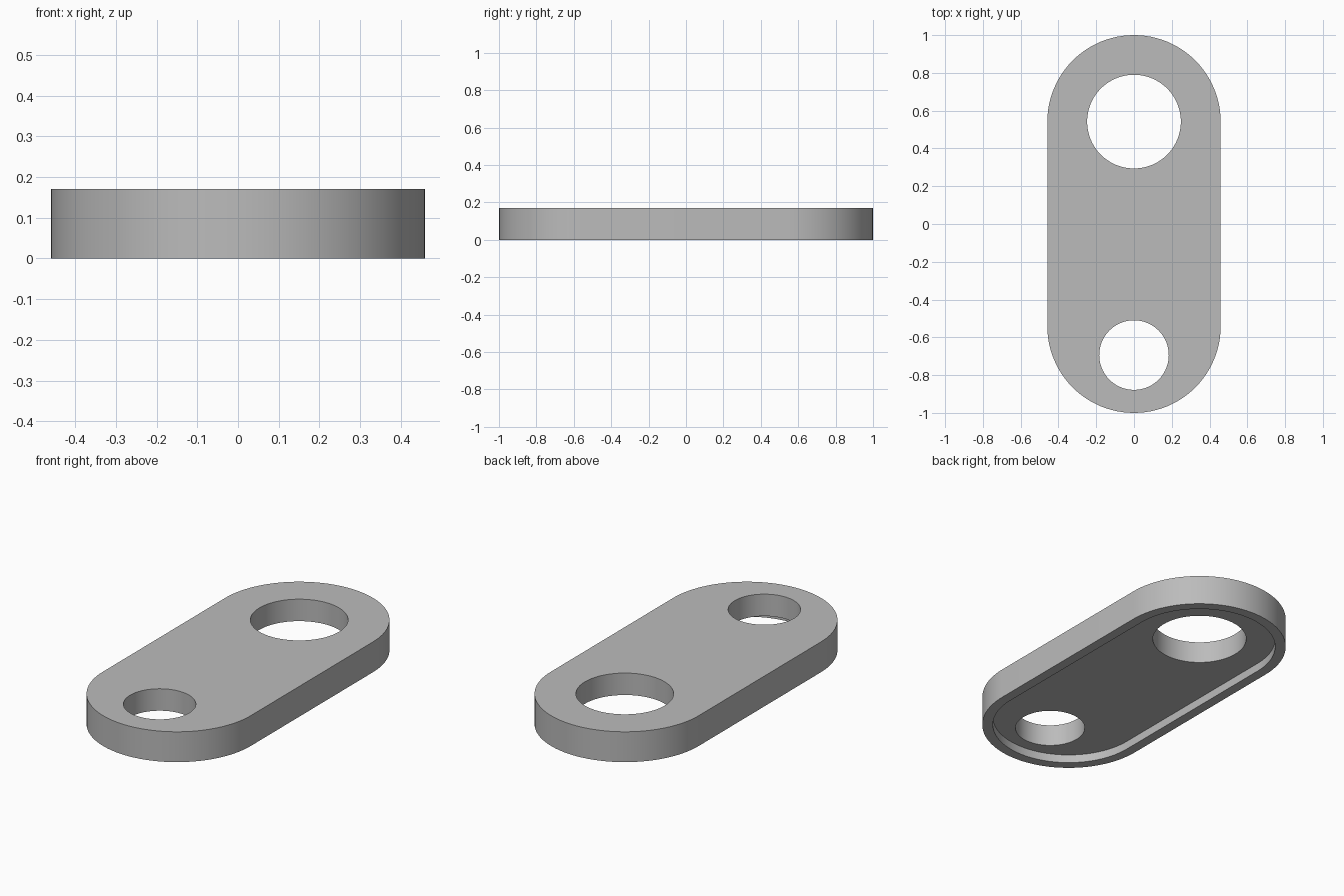
import bpy, bmesh
from math import pi, sin, cos

if "Cube" in bpy.data.objects:
    bpy.data.objects.remove(bpy.data.objects["Cube"], do_unlink=True)

HEIGHT, FLOOR = 0.17, 0.047      # plate top, and ceiling of the recess below
RADIUS, RIM = 0.459, 0.056       # end radius and rim width
END = 1.0 - RADIUS               # centres of the rounded ends
HOLES = [(0.542, 0.248), (-0.694, 0.184)]   # centre y, radius
SEG = 48


def slot(r):
    """Outline with two rounded ends."""
    pts = []
    for side, start in ((1, 0), (-1, pi)):
        for i in range(SEG + 1):
            a = start + pi * i / SEG
            pts.append((r * cos(a), side * END + r * sin(a)))
    return pts


def circle(y, r):
    n = SEG * 2
    return [(r * cos(2 * pi * i / n), y + r * sin(2 * pi * i / n)) for i in range(n)]


bm = bmesh.new()


def ring(pts, z):
    verts = [bm.verts.new((x, y, z)) for x, y in pts]
    edges = [bm.edges.new((v, verts[i - 1])) for i, v in enumerate(verts)]
    return verts, edges


def bridge(a, b):
    for i in range(len(a[0])):
        bm.faces.new((a[0][i - 1], a[0][i], b[0][i], b[0][i - 1]))


def fill(rings):
    edges = [e for r in rings for e in r[1]]
    bmesh.ops.triangle_fill(bm, edges=edges, use_beauty=True, normal=(0, 0, 1))


# Outer wall, bottom rim and recess wall
top = ring(slot(RADIUS), HEIGHT)
base = ring(slot(RADIUS), 0)
rim = ring(slot(RADIUS - RIM), 0)
recess = ring(slot(RADIUS - RIM), FLOOR)
for a, b in ((top, base), (base, rim), (rim, recess)):
    bridge(a, b)

# Through holes
hole_tops = [ring(circle(*h), HEIGHT) for h in HOLES]
hole_bases = [ring(circle(*h), FLOOR) for h in HOLES]
for a, b in zip(hole_tops, hole_bases):
    bridge(a, b)

# Top face and recess ceiling
fill([top] + hole_tops)
fill([recess] + hole_bases)
bmesh.ops.recalc_face_normals(bm, faces=bm.faces[:])

mesh = bpy.data.meshes.new("link_plate")
bm.to_mesh(mesh)
bm.free()
plate = bpy.data.objects.new("link_plate", mesh)
bpy.context.collection.objects.link(plate)

# Plain grey material
grey = bpy.data.materials.new("plain_grey")
grey.use_nodes = True
color = (0.5, 0.5, 0.5, 1)
grey.diffuse_color = color
grey.node_tree.nodes["Principled BSDF"].inputs["Base Color"].default_value = color
mesh.materials.append(grey)

# Smooth curved walls with crisp edges
bpy.ops.object.select_all(action='DESELECT')
plate.select_set(True)
bpy.context.view_layer.objects.active = plate
bpy.ops.object.shade_smooth_by_angle(angle=pi / 6)
